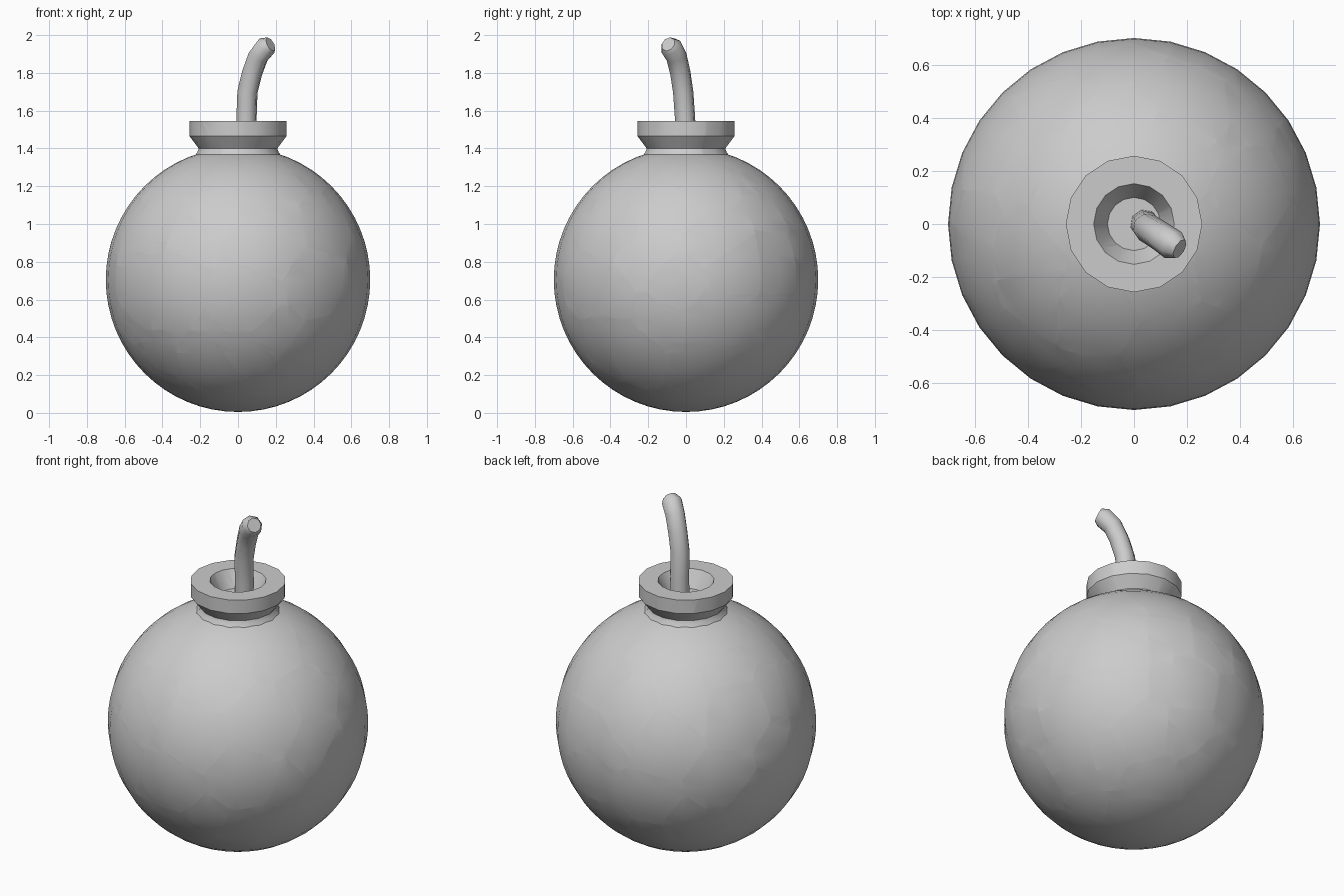
import bpy, bmesh, math, random
from mathutils import Vector

if "Cube" in bpy.data.objects:
    bpy.data.objects.remove(bpy.data.objects["Cube"])

random.seed(4)
CENTRE = Vector((0, 0, 0.705))


def finish(name, bm, angle=30):
    bmesh.ops.recalc_face_normals(bm, faces=bm.faces)
    mesh = bpy.data.meshes.new(name)
    bm.to_mesh(mesh)
    bm.free()
    obj = bpy.data.objects.new(name, mesh)
    bpy.context.collection.objects.link(obj)
    bpy.ops.object.select_all(action='DESELECT')
    obj.select_set(True)
    bpy.context.view_layer.objects.active = obj
    bpy.ops.object.shade_smooth_by_angle(angle=math.radians(angle))
    return obj


def skin(bm, rings):
    """Bridge successive vertex rings and cap both ends."""
    n = len(rings[0])
    for a, b in zip(rings, rings[1:]):
        for i in range(n):
            j = (i + 1) % n
            bm.faces.new((a[i], a[j], b[j], b[i]))
    bm.faces.new(rings[0][::-1])
    bm.faces.new(rings[-1])


def lathe(profile, n):
    bm = bmesh.new()
    rings = [[bm.verts.new((r * math.cos(math.tau * i / n), r * math.sin(math.tau * i / n), z))
              for i in range(n)] for r, z in profile]
    skin(bm, rings)
    bmesh.ops.recalc_face_normals(bm, faces=bm.faces)
    return bm


def fracture(solid, seeds):
    """Split a solid into closed chunks around the seed points."""
    chunks = bmesh.new()
    for s in seeds:
        bm = solid.copy()
        near = sorted((q for q in seeds if q is not s), key=lambda q: (q - s).length)
        for q in near:
            cut = bmesh.ops.bisect_plane(
                bm, geom=bm.verts[:] + bm.edges[:] + bm.faces[:], dist=1e-5,
                plane_co=(s + q) / 2, plane_no=q - s, clear_outer=True)
            if not bm.faces:
                break
            rim = [e for e in cut['geom_cut']
                   if isinstance(e, bmesh.types.BMEdge) and e.is_boundary]
            if rim:
                bmesh.ops.triangle_fill(bm, use_beauty=True, edges=rim)
        if bm.faces:
            part = bpy.data.meshes.new("chunk")
            bm.to_mesh(part)
            chunks.from_mesh(part)
            bpy.data.meshes.remove(part)
        bm.free()
    solid.free()
    return chunks


# Jittered seed points just below the ball surface
seeds = []
COUNT = 72
for k in range(COUNT):
    z = 1 - 2 * (k + 0.5) / COUNT
    a = k * math.pi * (3 - math.sqrt(5))
    r = math.sqrt(1 - z * z)
    p = Vector((r * math.cos(a), r * math.sin(a), z)) * 0.6
    seeds.append(CENTRE + p + Vector([random.uniform(-0.09, 0.09) for _ in range(3)]))

# Round cracked body
R, STEPS = 0.70, 32
ball = [(max(R * math.sin(math.pi * i / STEPS), 0.002),
         CENTRE.z - R * math.cos(math.pi * i / STEPS)) for i in range(STEPS + 1)]
finish("cracked_body", fracture(lathe(ball, 32), seeds))

# Flared collar with a recessed mouth
collar = [(0.235, 1.355), (0.215, 1.38), (0.208, 1.40), (0.257, 1.465),
          (0.257, 1.545), (0.152, 1.545), (0.10, 1.45)]
collar_seeds = [Vector((0.2 * math.cos(a), 0.2 * math.sin(a), 1.45 + random.uniform(-0.05, 0.05)))
                for a in (math.tau * (i + random.uniform(-0.3, 0.3)) / 7 for i in range(7))]
finish("cracked_collar", fracture(lathe(collar, 16), collar_seeds))

# Bent fuse: (x, y, z, radius) along its path
path = [(0.04, 0.0, 1.43, 0.055), (0.045, -0.005, 1.56, 0.055), (0.05, -0.015, 1.70, 0.055),
        (0.075, -0.03, 1.80, 0.055), (0.106, -0.05, 1.885, 0.056),
        (0.148, -0.08, 1.938, 0.058), (0.172, -0.094, 1.952, 0.040)]
bm = bmesh.new()
pts = [Vector(p[:3]) for p in path]
rings = []
for i, p in enumerate(pts):
    t = (pts[min(i + 1, len(pts) - 1)] - pts[max(i - 1, 0)]).normalized()
    u = Vector((0.53, 0.85, 0)).cross(t).normalized()
    v = t.cross(u)
    rings.append([bm.verts.new(p + path[i][3] * (u * math.cos(math.tau * k / 8)
                                                 + v * math.sin(math.tau * k / 8)))
                  for k in range(8)])
skin(bm, rings)
finish("fuse", bm, 50)
